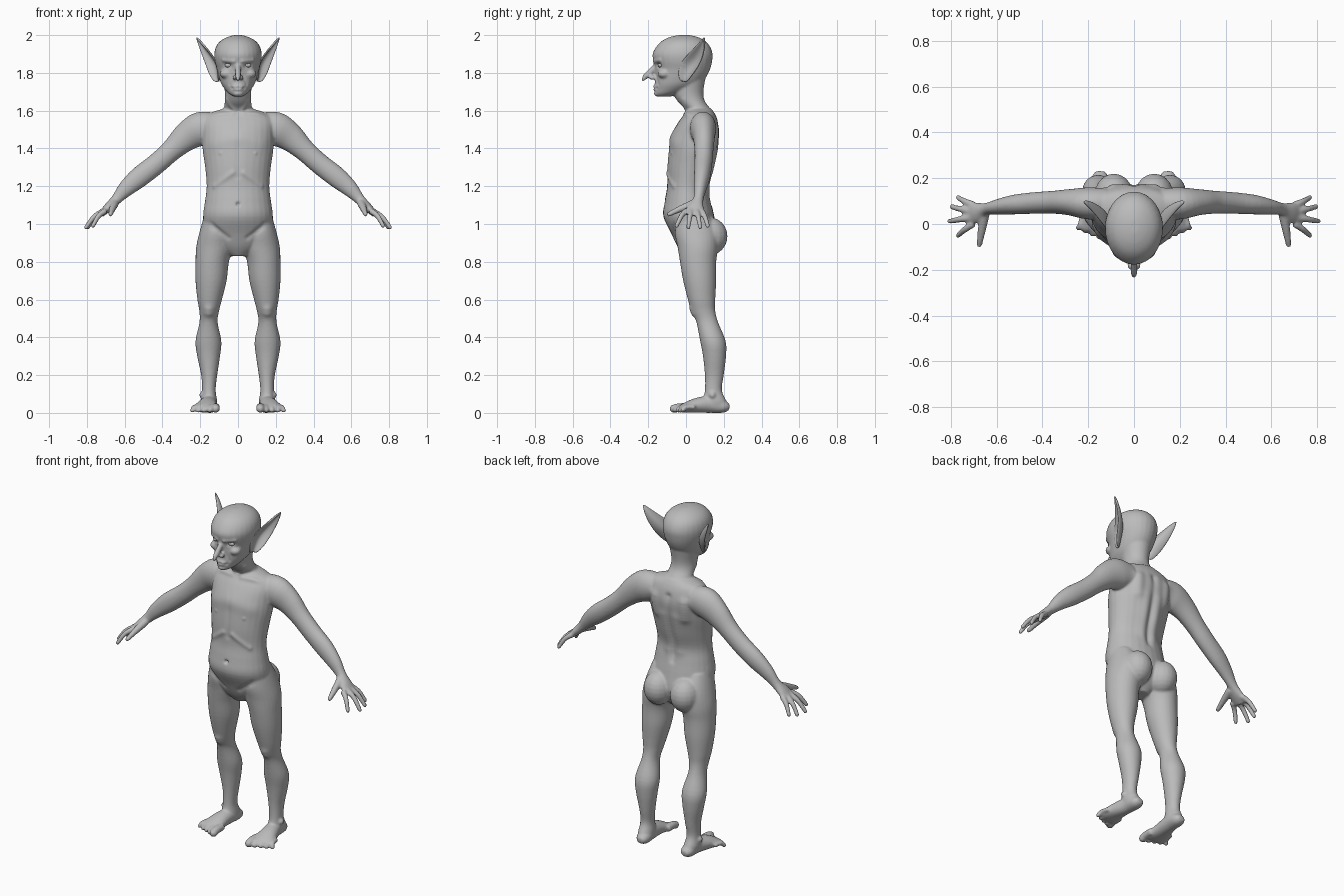
import bpy, bmesh, math
from mathutils import Vector, Matrix, kdtree

old = bpy.data.objects.get("Cube")
if old:
    bpy.data.objects.remove(old, do_unlink=True)

X, Y, Z = Vector((1, 0, 0)), Vector((0, 1, 0)), Vector((0, 0, 1))

skin = bpy.data.materials.new("grey_skin")
skin.use_nodes = True
skin.diffuse_color = (0.5, 0.5, 0.5, 1)
skin.node_tree.nodes["Principled BSDF"].inputs["Base Color"].default_value = skin.diffuse_color


def add_object(name, mesh):
    obj = bpy.data.objects.new(name, mesh)
    bpy.context.collection.objects.link(obj)
    mesh.materials.clear()
    mesh.materials.append(skin)
    mesh.shade_smooth()
    return obj


def smooth_rows(rows, steps=4):
    """Catmull-Rom interpolation of section rows."""
    out, last = [], len(rows) - 1
    for i in range(last):
        p0, p1, p2, p3 = (rows[min(max(i + k, 0), last)] for k in (-1, 0, 1, 2))
        for s in range(steps):
            t = s / steps
            out.append([b + 0.5 * t * (c - a + t * (2 * a - 5 * b + 4 * c - d
                        + t * (3 * (b - c) + d - a))) for a, b, c, d in zip(p0, p1, p2, p3)])
    return out + [list(rows[-1])]


def loft(bm, rows, hint=None, sides=28):
    """Skin elliptical sections (x, y, z, ra, rb); level rings if no hint."""
    rows = smooth_rows(rows)
    centres = [Vector(r[:3]) for r in rows]
    rings = []
    for i, row in enumerate(rows):
        t, b = Z, Y
        if hint:
            t = (centres[min(i + 1, len(rows) - 1)] - centres[max(i - 1, 0)]).normalized()
            b = (hint - t * hint.dot(t)).normalized()
        a = b.cross(t)
        ra, rb = max(row[3], 0.002), max(row[4], 0.002)
        angles = [math.tau * k / sides for k in range(sides)]
        rings.append([bm.verts.new(centres[i] + a * ra * math.cos(g) + b * rb * math.sin(g))
                      for g in angles])
    for low, high in zip(rings, rings[1:]):
        for k in range(sides):
            n = (k + 1) % sides
            bm.faces.new((low[k], low[n], high[n], high[k]))
    bm.faces.new(rings[0][::-1])
    bm.faces.new(rings[-1])


def stack(bm, rows):
    """Level sections given as (z, x_min, x_max, y_min, y_max)."""
    loft(bm, [((a + b) / 2, (c + d) / 2, z, (b - a) / 2, (d - c) / 2) for z, a, b, c, d in rows])


def ball(bm, centre, radii):
    m = Matrix.Translation(centre) @ Matrix.Diagonal((*radii, 1))
    bmesh.ops.create_uvsphere(bm, u_segments=20, v_segments=12, radius=1, matrix=m)


def digit(bm, points, r0, r1):
    """Finger or toe with a rounded tip."""
    n = len(points) - 1
    radii = [r0 + (r1 - r0) * i / n for i in range(n + 1)]
    loft(bm, [(*p, r, r) for p, r in zip(points, radii)], Z, 14)
    ball(bm, points[-1], (r1, r1, r1))


bm = bmesh.new()

# Leg
stack(bm, [(1.06, .07, .175, -.05, .11), (.96, .03, .203, -.06, .165), (.88, .025, .221, -.045, .17),
           (.8, .048, .225, -.032, .16), (.7, .06, .225, -.015, .16), (.6, .085, .215, .01, .155),
           (.54, .1, .205, .03, .155), (.48, .108, .204, .055, .17), (.38, .088, .225, .075, .21),
           (.3, .095, .216, .09, .212), (.2, .11, .195, .1, .2), (.12, .118, .19, .1, .19),
           (.06, .11, .195, .09, .215), (.02, .115, .185, .1, .22)])
# Buttock
ball(bm, (.088, .125, .935), (.085, .095, .1))
# Foot and toes
loft(bm, [(.147, .23, .03, .015, .02), (.148, .2, .034, .034, .038), (.152, .13, .045, .045, .042),
          (.163, .06, .04, .04, .052), (.17, .0, .028, .028, .066), (.173, -.03, .02, .018, .066)], X)
for i in range(5):
    r = .022 if i == 0 else .0165 - .001 * i
    x, y = .118 + .026 * i, -.015 + .008 * i
    digit(bm, [(x, y + .03, .03), (x + .003 * i, y - .02, .03), (x + .005 * i, y - .05 + .004 * i, r)], r, r)
ball(bm, (.19, .14, .095), (.015, .018, .018))

# Arm and palm
loft(bm, [(.12, .09, 1.515, .075, .065), (.2, .09, 1.503, .09, .07), (.275, .095, 1.46, .076, .058),
          (.35, .095, 1.392, .058, .05), (.43, .092, 1.32, .055, .047), (.52, .085, 1.25, .055, .043),
          (.59, .075, 1.19, .044, .034), (.645, .065, 1.13, .028, .027), (.69, .05, 1.085, .023, .045),
          (.725, .043, 1.05, .015, .05)], Y)
# Fingers and thumb
tips = [(.768, .115, .99), (.795, .075, .982), (.805, .012, .982), (.768, -.05, .99)]
for i, tip in enumerate(tips):
    base = Vector((.7 + .012 * math.sin(i), .082 - .027 * i, 1.07))
    mid = base.lerp(Vector(tip), .5) + Vector((.004, 0, .012))
    digit(bm, [base, mid, Vector(tip)], .0165, .0115)
digit(bm, [(.652, .045, 1.11), (.665, -.03, 1.08), (.675, -.09, 1.052)], .023, .0125)

# Cheekbone and nostril
ball(bm, (.062, -.115, 1.795), (.035, .035, .025))
ball(bm, (.016, -.178, 1.775), (.014, .02, .012))

# Mirror the paired parts
copy = bmesh.ops.duplicate(bm, geom=bm.verts[:] + bm.edges[:] + bm.faces[:])["geom"]
bmesh.ops.scale(bm, vec=(-1, 1, 1), verts=[g for g in copy if isinstance(g, bmesh.types.BMVert)])
bmesh.ops.reverse_faces(bm, faces=[g for g in copy if isinstance(g, bmesh.types.BMFace)])


def centred(rows):
    stack(bm, [(z, -w, w, f, b) for z, w, f, b in rows])


# Torso
centred([(.83, .045, -.01, .1), (.88, .13, -.045, .14), (.95, .175, -.078, .165), (1.04, .185, -.12, .15),
         (1.12, .175, -.113, .132), (1.2, .166, -.1, .12), (1.3, .174, -.1, .145), (1.4, .188, -.09, .167),
         (1.48, .19, -.072, .178), (1.54, .19, -.04, .17), (1.58, .165, -.01, .155), (1.61, .08, .005, .135)])
# Neck
centred([(1.54, .09, .01, .15), (1.6, .077, .0, .135), (1.65, .07, -.045, .1), (1.7, .07, -.07, .092),
         (1.78, .08, -.07, .105)])
# Head
centred([(1.675, .025, -.155, -.08), (1.69, .048, -.166, -.03), (1.71, .067, -.165, .02),
         (1.74, .088, -.165, .075), (1.78, .102, -.163, .108), (1.82, .112, -.162, .128),
         (1.86, .123, -.172, .138), (1.9, .126, -.177, .141), (1.94, .116, -.156, .127),
         (1.97, .092, -.126, .1), (1.99, .056, -.085, .062), (2.0, .02, -.04, .02)])
# Nose, lips and chin
loft(bm, [(0, -.15, 1.85, .012, .013), (0, -.17, 1.825, .016, .014), (0, -.193, 1.8, .018, .015),
          (0, -.214, 1.782, .015, .014), (0, -.226, 1.765, .01, .01), (0, -.232, 1.755, .004, .004)], X)
ball(bm, (0, -.155, 1.727), (.034, .021, .009))
ball(bm, (0, -.155, 1.713), (.03, .021, .008))
ball(bm, (0, -.148, 1.69), (.028, .022, .016))

# Fuse the parts into one skin
mesh = bpy.data.meshes.new("body_parts")
bm.to_mesh(mesh)
bm.free()
rough = add_object("body_parts", mesh)
fuse = rough.modifiers.new("fuse", "REMESH")
fuse.mode, fuse.voxel_size = "VOXEL", 0.0065
relax = rough.modifiers.new("relax", "SMOOTH")
relax.factor, relax.iterations = 0.5, 5
fused = bpy.data.meshes.new_from_object(rough.evaluated_get(bpy.context.evaluated_depsgraph_get()))
bpy.data.objects.remove(rough, do_unlink=True)
body = add_object("body", fused)
body.name = "body"

# Surface relief strokes: start, end, radius, height
strokes = [
    ((.03, .0, 1.575), (.16, .01, 1.585), .014, .008),      # collarbone
    ((.02, -.07, 1.45), (.13, -.06, 1.43), .04, .006),      # chest
    ((.095, -.08, 1.375), (.095, -.08, 1.375), .008, .006), # nipple
    ((.03, -.1, 1.27), (.12, -.06, 1.2), .014, .006),       # rib edge
    ((.1, .165, 1.5), (.1, .16, 1.4), .03, .012),           # shoulder blade
    ((.04, .15, 1.4), (.04, .12, 1.18), .03, .007),         # back muscle
    ((0, .17, 1.52), (0, .12, 1.12), .018, -.012),          # spine
    ((0, -.08, 1.5), (0, -.1, 1.25), .014, -.004),          # breastbone
    ((0, -.115, 1.105), (0, -.115, 1.105), .009, -.02),     # navel
    ((.05, -.055, .93), (.15, -.07, 1.0), .014, -.006),     # groin
    ((.155, .035, .55), (.155, .04, .53), .022, .009),      # kneecap
    ((.045, -.15, 1.84), (.062, -.14, 1.84), .013, -.012),  # eye socket
    ((.022, -.165, 1.862), (.075, -.135, 1.868), .01, .007),# brow
    ((.028, -.16, 1.785), (.045, -.145, 1.74), .007, -.004),# cheek fold
    ((0, -.175, 1.72), (.034, -.155, 1.719), .005, -.005),  # mouth
    ((.05, -.01, 1.66), (.02, .0, 1.6), .012, .006),        # neck tendon
]
verts = fused.vertices
tree = kdtree.KDTree(len(verts))
for v in verts:
    tree.insert(v.co, v.index)
tree.balance()
normals = [v.normal.copy() for v in verts]
for start, end, radius, height in strokes:
    for side in ((1, -1) if max(start[0], end[0]) > 0 else (1,)):
        a, b = (Vector((p[0] * side, p[1], p[2])) for p in (start, end))
        steps = max(1, round((b - a).length / radius))
        weight = {}
        for k in range(steps * 2 + 1):
            for co, i, d in tree.find_range(a.lerp(b, k / (steps * 2)), radius * 2.5):
                weight[i] = max(weight.get(i, 0), math.exp(-(d / radius) ** 2))
        for i, w in weight.items():
            verts[i].co += normals[i] * height * w
for v in verts:
    v.co.z = max(v.co.z, 0)
fused.shade_smooth()

# Eyes
bm = bmesh.new()
for side in (1, -1):
    ball(bm, (.05 * side, -.134, 1.84), (.02, .015, .012))
mesh = bpy.data.meshes.new("eyes")
bm.to_mesh(mesh)
bm.free()
add_object("eyes", mesh)

# Pointed ears: front edge and back edge, cupped between
edges = [((.1, -.03, 1.755), (.125, .0, 1.75)), ((.106, -.045, 1.79), (.152, .03, 1.785)),
         ((.112, -.035, 1.85), (.172, .07, 1.84)), ((.145, .01, 1.9), (.19, .09, 1.89)),
         ((.185, .06, 1.95), (.21, .1, 1.945)), ((.22, .093, 1.988), (.222, .097, 1.988))]
bm = bmesh.new()
grid = []
for front, back in edges:
    f, b = Vector(front), Vector(back)
    push = Vector((-.25, .2, 0)) * (b - f).length
    grid.append([bm.verts.new(f.lerp(b, s / 4) + push * math.sin(math.pi * s / 4)) for s in range(5)])
for low, high in zip(grid, grid[1:]):
    for k in range(4):
        bm.faces.new((low[k], low[k + 1], high[k + 1], high[k]))
mesh = bpy.data.meshes.new("ears")
bm.to_mesh(mesh)
bm.free()
ears = add_object("ears", mesh)
ears.modifiers.new("pair", "MIRROR")
shell = ears.modifiers.new("shell", "SOLIDIFY")
shell.thickness, shell.offset = 0.011, 0
ears.modifiers.new("round", "SUBSURF").levels = 2
